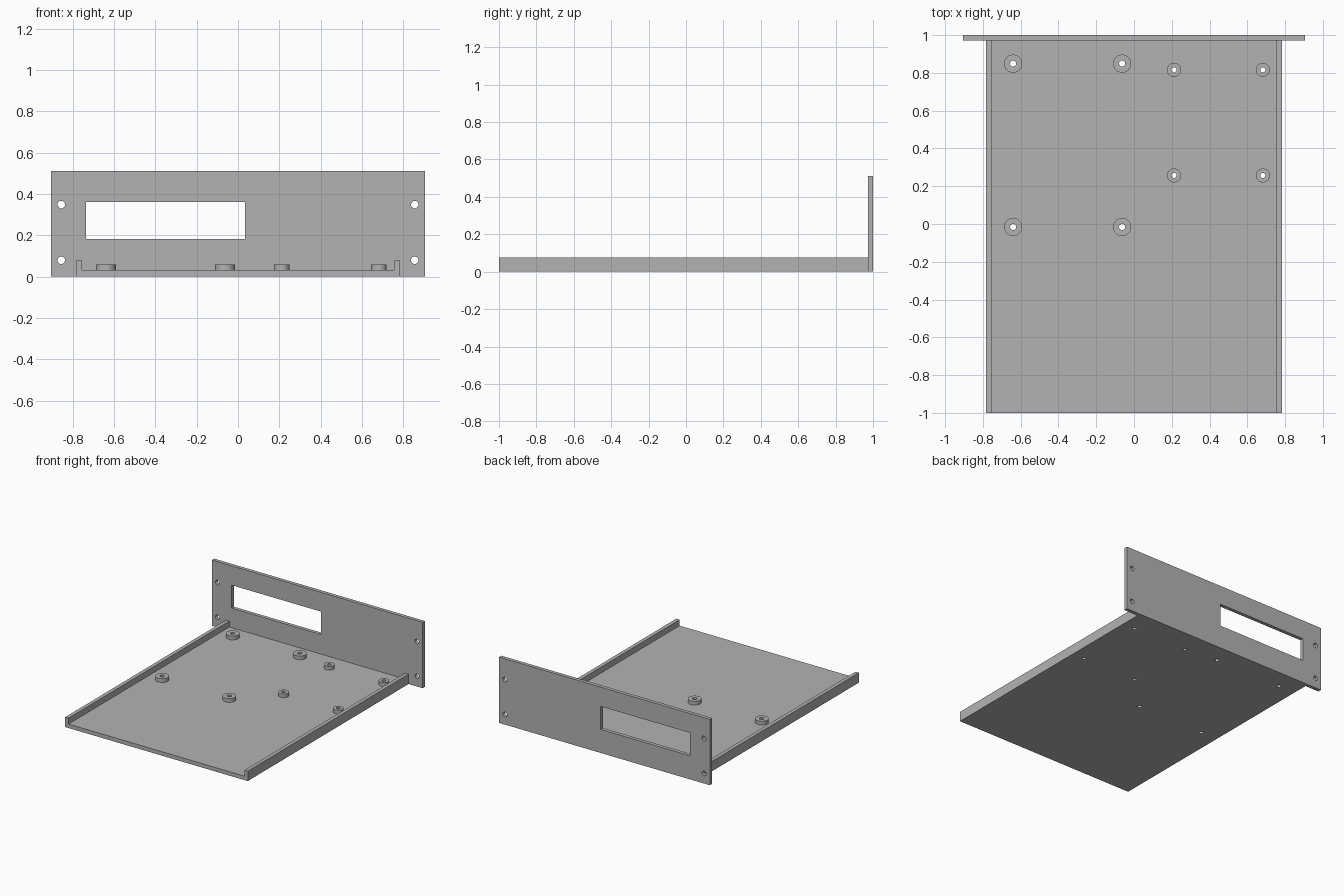
import bpy
import bmesh
from mathutils import Matrix, Vector

cube = bpy.data.objects.get("Cube")
if cube:
    bpy.data.objects.remove(cube, do_unlink=True)

grey = bpy.data.materials.new("plain grey")
grey.use_nodes = True
colour = (0.45, 0.45, 0.45, 1)
grey.diffuse_color = colour
grey.node_tree.nodes["Principled BSDF"].inputs["Base Color"].default_value = colour


def add_box(bm, low, high):
    low, high = Vector(low), Vector(high)
    size = Matrix.Diagonal((*(high - low), 1))
    bmesh.ops.create_cube(bm, size=1, matrix=Matrix.Translation((low + high) / 2) @ size)


def add_cylinder(bm, centre, radius, depth, turn=Matrix()):
    bmesh.ops.create_cone(bm, cap_ends=True, segments=32, radius1=radius, radius2=radius,
                          depth=depth, matrix=Matrix.Translation(centre) @ turn)


def make_object(name, bm):
    mesh = bpy.data.meshes.new(name)
    bmesh.ops.recalc_face_normals(bm, faces=bm.faces)
    bm.to_mesh(mesh)
    bm.free()
    mesh.materials.append(grey)
    obj = bpy.data.objects.new(name, mesh)
    bpy.context.collection.objects.link(obj)
    return obj


def select_only(obj):
    bpy.ops.object.select_all(action="DESELECT")
    obj.select_set(True)
    bpy.context.view_layer.objects.active = obj


def cut(obj, cutter):
    cutter.hide_render = True
    mod = obj.modifiers.new("holes", "BOOLEAN")
    mod.operation = "DIFFERENCE"
    mod.solver = "EXACT"
    mod.object = cutter
    select_only(obj)
    bpy.ops.object.modifier_apply(modifier=mod.name)


FLOOR, STANDOFF_TOP, PANEL_Y = 0.031, 0.06, 0.972

# Tray: a shallow channel profile swept from front to back
half = [(0.784, 0), (0.784, 0.077), (0.755, 0.077), (0.755, FLOOR)]
profile = half + [(-x, z) for x, z in reversed(half)]
bm = bmesh.new()
face = bm.faces.new([bm.verts.new((x, -1, z)) for x, z in profile])
swept = bmesh.ops.extrude_face_region(bm, geom=[face])["geom"]
bmesh.ops.translate(bm, vec=(0, 1 + PANEL_Y, 0),
                    verts=[v for v in swept if isinstance(v, bmesh.types.BMVert)])
tray = make_object("tray", bm)

# Standoffs: one large and one small set of four, each bored through the tray
sets = [
    ("large_standoff", (-0.64, -0.063), (-0.016, 0.849), 0.048, 0.016),
    ("small_standoff", (0.212, 0.682), (0.257, 0.816), 0.037, 0.0135),
]
bores = bmesh.new()
standoffs = []
for name, xs, ys, radius, bore in sets:
    for x in xs:
        for y in ys:
            bm = bmesh.new()
            add_cylinder(bm, (x, y, (FLOOR + STANDOFF_TOP) / 2), radius, STANDOFF_TOP - FLOOR)
            standoffs.append(make_object(name, bm))
            add_cylinder(bores, (x, y, 0.03), bore, 0.2)
bore_cutter = make_object("bore_cutter", bores)
for obj in [tray] + standoffs:
    cut(obj, bore_cutter)

# Upright panel with a display window and four mounting holes
bm = bmesh.new()
add_box(bm, (-0.905, PANEL_Y, 0), (0.905, 1, 0.511))
panel = make_object("panel", bm)
openings = bmesh.new()
add_box(openings, (-0.736, 0.9, 0.183), (0.034, 1.1, 0.361))
for x in (-0.856, 0.856):
    for z in (0.079, 0.349):
        add_cylinder(openings, (x, 1, z), 0.018, 0.2, Matrix.Rotation(1.5708, 4, "X"))
opening_cutter = make_object("opening_cutter", openings)
cut(panel, opening_cutter)

for cutter in (bore_cutter, opening_cutter):
    bpy.data.objects.remove(cutter, do_unlink=True)

# Smooth round walls, crisp edges
for obj in [tray, panel] + standoffs:
    select_only(obj)
    bpy.ops.object.shade_smooth_by_angle(angle=0.5)
